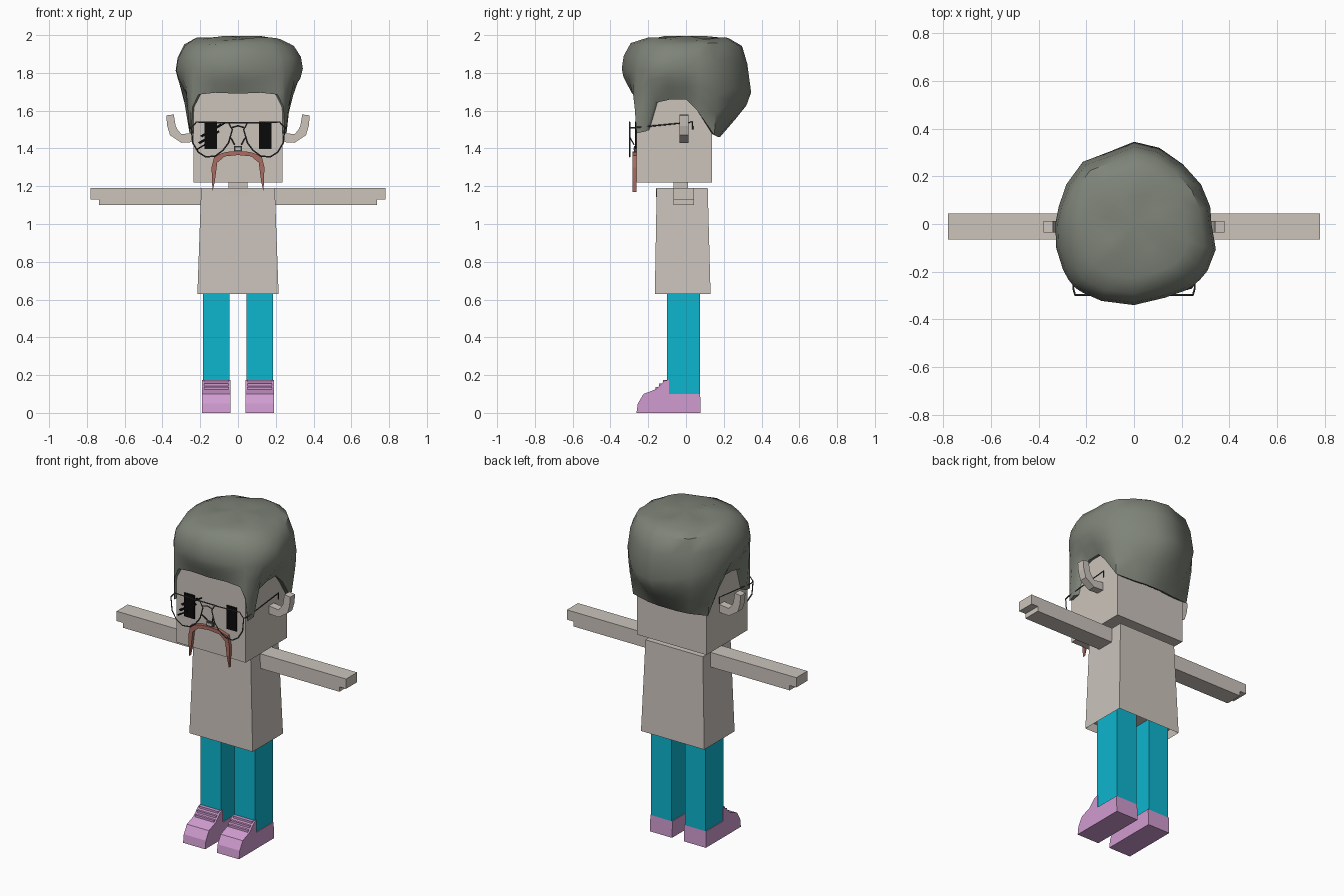
import bpy, bmesh, math
from mathutils import Vector

cube = bpy.data.objects.get("Cube")
if cube:
    bpy.data.objects.remove(cube, do_unlink=True)


def material(name, r, g, b):
    mat = bpy.data.materials.new(name)
    mat.use_nodes = True
    mat.diffuse_color = (r, g, b, 1)
    mat.node_tree.nodes["Principled BSDF"].inputs["Base Color"].default_value = (r, g, b, 1)
    return mat


skin = material("pale beige", .6, .55, .5)
teal = material("bright teal", .004, .46, .62)
pink = material("soft pink", .63, .33, .63)
grey = material("grey hair", .21, .23, .19)
brown = material("red brown", .4, .15, .12)
metal = material("dark metal", .07, .07, .07)
black = material("black", .003, .003, .003)


def finish(name, bm, mat):
    bmesh.ops.recalc_face_normals(bm, faces=bm.faces)
    mesh = bpy.data.meshes.new(name)
    bm.to_mesh(mesh)
    bm.free()
    mesh.materials.append(mat)
    obj = bpy.data.objects.new(name, mesh)
    bpy.context.collection.objects.link(obj)
    return obj


def prism(name, outline, axis, lo, hi, mat):
    """Extrude an outline along x (points are y, z) or along y (points are x, z)."""
    bm = bmesh.new()
    place = (lambda p, d: (d, *p)) if axis == "x" else (lambda p, d: (p[0], d, p[1]))
    face = bm.faces.new([bm.verts.new(place(p, lo)) for p in outline])
    new = bmesh.ops.extrude_face_region(bm, geom=[face])["geom"]
    shift = Vector((hi - lo, 0, 0) if axis == "x" else (0, hi - lo, 0))
    bmesh.ops.translate(bm, vec=shift, verts=[v for v in new if isinstance(v, bmesh.types.BMVert)])
    return finish(name, bm, mat)


def box(name, x, y, z, mat):
    return prism(name, [(x[0], z[0]), (x[1], z[0]), (x[1], z[1]), (x[0], z[1])], "y", *y, mat)


def wire(name, points, closed=False):
    curve = bpy.data.curves.new(name, "CURVE")
    curve.dimensions = "3D"
    curve.bevel_depth = .004
    curve.bevel_resolution = 0
    line = curve.splines.new("POLY")
    line.points.add(len(points) - 1)
    for p, co in zip(line.points, points):
        p.co = (*co, 1)
    line.use_cyclic_u = closed
    curve.materials.append(metal)
    obj = bpy.data.objects.new(name, curve)
    bpy.context.collection.objects.link(obj)


def flip(points, s):
    return [(s * p[0], *p[1:]) for p in points]


# Head, neck and collar
box("head", (-.235, .235), (-.262, .138), (1.22, 1.74), skin)
box("neck", (-.05, .05), (-.065, .01), (1.15, 1.25), skin)
collar = [(.075 * math.cos(a), 1.188 - .045 * math.sin(a)) for a in [math.pi * i / 8 for i in range(9)]]
prism("collar", collar, "y", -.16, -.154, skin)

# Tapered shirt with a recessed underside
bm = bmesh.new()
rings = [[bm.verts.new((sx * w, y, z)) for sx, y in ((-1, f), (1, f), (1, b), (-1, b))]
         for w, f, b, z in ((.215, -.165, .13, .63), (.195, -.155, .115, 1.19))]
for i in range(4):
    j = (i + 1) % 4
    bm.faces.new((rings[0][i], rings[0][j], rings[1][j], rings[1][i]))
bm.faces.new(rings[1])
hem = bm.faces.new(rings[0][::-1])
bmesh.ops.recalc_face_normals(bm, faces=bm.faces)
bmesh.ops.inset_region(bm, faces=[hem], thickness=.008)
bmesh.ops.translate(bm, vec=(0, 0, .05), verts=hem.verts)
finish("shirt", bm, skin)

# Side profiles and front outlines used on both sides
arm = [(.18, 1.1), (.735, 1.1), (.735, 1.13), (.78, 1.13), (.78, 1.19), (.18, 1.19)]
ear = [(.22, 1.435), (.3, 1.43), (.36, 1.47), (.375, 1.52), (.38, 1.575), (.34, 1.58),
       (.33, 1.52), (.32, 1.5), (.3, 1.475), (.22, 1.485)]
shoe = [(.078, 0), (.075, .1), (-.09, .1), (-.09, .175), (-.115, .17), (-.16, .125),
        (-.225, .1), (-.255, .05), (-.262, 0)]
lens = [(.03, 1.5), (.05, 1.535), (.22, 1.54), (.247, 1.51), (.24, 1.43), (.21, 1.38),
        (.17, 1.355), (.12, 1.36), (.08, 1.39), (.05, 1.43)]

for s, side in ((1, "left"), (-1, "right")):
    prism(side + "_arm", flip(arm, s), "y", -.065, .043, skin)
    prism(side + "_ear", flip(ear, s), "y", -.035, .012, skin)
    box(side + "_leg", (s * .045, s * .185), (-.1, .075), (.09, .69), teal)
    # Shoe with a toe cap and three lace bars
    prism(side + "_shoe", shoe, "x", s * .04, s * .19, pink)
    for i in range(3):
        y, z = -.108 - .02 * i, .165 - .019 * i
        box(f"{side}_lace_{i}", (s * .05, s * .18), (y - .014, y + .01), (z - .012, z + .01), pink)
    # Wire glasses
    wire(side + "_lens_rim", [(s * x, -.298, z) for x, z in lens], True)
    wire(side + "_temple", flip([(.247, -.298, 1.51), (.255, -.27, 1.51), (.252, .035, 1.54),
                                 (.252, .035, 1.5)], s))
    wire(side + "_nose_pad", flip([(.04, -.298, 1.46), (.018, -.275, 1.42)], s))
    # Dark eye plates
    box(side + "_eye", (s * .11, s * .178), (-.269, -.26), (1.398, 1.542), black)

wire("upper_bridge", [(-.06, -.298, 1.537), (.06, -.298, 1.537)])
wire("lower_bridge", [(-.035, -.298, 1.51), (0, -.298, 1.52), (.035, -.298, 1.51)])

# Slanted lash strokes over the right eye
for i in range(4):
    x, z = -.225 + .012 * i, 1.395 + .036 * i
    stroke = [(x, z), (x + .11, z + .065), (x + .115, z + .055), (x + .012, z - .008)]
    if i in (0, 3):
        stroke = [(x + (px - x) * .6 + .02 * i, z + (pz - z) * .6) for px, pz in stroke]
    prism(f"lash_{i}", stroke, "y", -.27, -.262, black)

# Nose and drooping moustache
box("nose", (-.022, .022), (-.275, -.26), (1.385, 1.412), metal)
box("nose_tip", (-.014, .014), (-.279, -.26), (1.392, 1.405), skin)
outer = [(.06, 1.382), (.125, 1.362), (.14, 1.3), (.135, 1.17)]
inner = [(.122, 1.23), (.11, 1.325), (.07, 1.358)]
half = outer + inner
prism("moustache", [(0, 1.385)] + half + [(0, 1.365)] + flip(half[::-1], -1), "y", -.282, -.262, brown)

# Hair: hem follows the face, sideburns and nape; rings bulge out to an uneven outline
hem_half = [(0, -.285, 1.69), (.12, -.285, 1.695), (.21, -.28, 1.685), (.24, -.272, 1.62),
            (.25, -.262, 1.48), (.258, -.215, 1.49), (.258, -.165, 1.64), (.258, -.08, 1.66),
            (.258, 0, 1.66), (.262, .06, 1.6), (.255, .15, 1.47), (.14, .17, 1.46),
            (.06, .18, 1.46), (0, .18, 1.46)]
hem_line = hem_half + flip(hem_half[-2:0:-1], -1)
radii = [.34, .335, .36, .37, .325, .33, .32, .335, .345, .315, .345, .32, .33, .345, .365, .35]


def outline_radius(angle):
    t = angle / math.tau * len(radii) % len(radii)
    i = int(t)
    return radii[i] + (radii[(i + 1) % len(radii)] - radii[i]) * (t - i)


bm = bmesh.new()
columns = []
for x, y, z in hem_line:
    a = math.atan2(x, -y)
    out = Vector((math.sin(a), -math.cos(a), 0))
    r, r0 = outline_radius(a), math.hypot(x, y)
    back = max(0, -math.cos(a))
    wide = 1.82 - .12 * back
    column = [Vector((x * .88, y * .88, z + .01)), Vector((x, y, z))]
    for mix, rise in ((.5, .4), (.85, .7)):
        column.append(out * (r0 + (r - r0) * mix) + Vector((0, 0, z + (wide - z) * rise)))
    for scale, height in ((1, wide), (.97 - .03 * back, 1.885 - .03 * back), (.86, 1.95),
                          (.66, 1.98), (.35, 1.988)):
        wave = .008 * math.sin(3 * a + 9 * scale)
        column.append(out * r * scale + Vector((0, 0, height + wave)))
    columns.append([bm.verts.new(p) for p in column])
crown = bm.verts.new((0, 0, 1.995))
for a, b in zip(columns, columns[1:] + columns[:1]):
    for i in range(len(a) - 1):
        bm.faces.new((a[i], b[i], b[i + 1], a[i + 1]))
    bm.faces.new((a[-1], b[-1], crown))
hair = finish("hair", bm, grey)
bpy.ops.object.select_all(action="DESELECT")
hair.select_set(True)
bpy.context.view_layer.objects.active = hair
bpy.ops.object.shade_smooth_by_angle(angle=math.radians(50))
